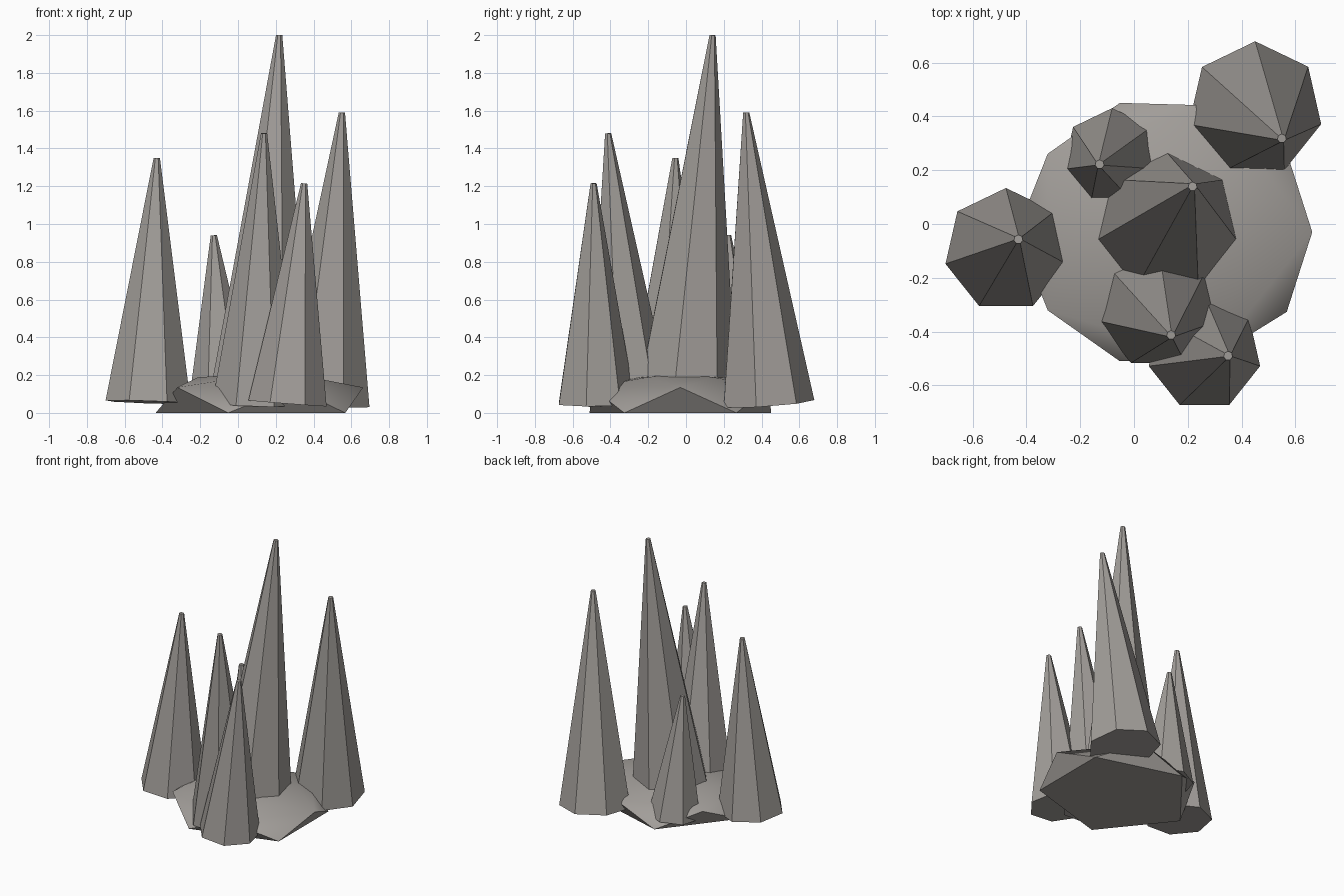
import bpy, bmesh, math
from mathutils import Vector, Matrix

cube = bpy.data.objects.get("Cube")
if cube:
    bpy.data.objects.remove(cube, do_unlink=True)

stone = bpy.data.materials.new("warm_grey_stone")
stone.use_nodes = True
COLOR = (0.36, 0.34, 0.32, 1)
stone.diffuse_color = COLOR
stone.node_tree.nodes["Principled BSDF"].inputs["Base Color"].default_value = COLOR


def add_object(name, bm):
    bmesh.ops.recalc_face_normals(bm, faces=bm.faces)
    mesh = bpy.data.meshes.new(name)
    bm.to_mesh(mesh)
    bm.free()
    mesh.materials.append(stone)
    obj = bpy.data.objects.new(name, mesh)
    bpy.context.collection.objects.link(obj)
    return obj


def spike(name, base, radius, tip, sides=7, tip_radius=0.017):
    """Leaning seven-sided spike with a small blunt tip."""
    base, tip = Vector(base), Vector(tip)
    axis = tip - base
    # Tilt only, so that one corner keeps pointing to the back
    tilt = Vector((0, 0, 1)).rotation_difference(axis).to_matrix().to_4x4()
    turn = Matrix.Rotation(math.pi / 2, 4, "Z")
    bm = bmesh.new()
    rings = []
    for r, h in ((radius, 0), (tip_radius, axis.length)):
        ring = []
        for i in range(sides):
            a = math.tau * i / sides
            p = turn @ Vector((r * math.cos(a), r * math.sin(a), h))
            ring.append(bm.verts.new(base + tilt @ p))
        rings.append(ring)
        bm.faces.new(ring)
    low, high = rings
    for i in range(sides):
        j = (i + 1) % sides
        bm.faces.new((low[i], low[j], high[j], high[i]))
    return add_object(name, bm)


# Spikes: base centre, base radius, tip
spike("tall_spike", (0.118, -0.008, 0.05), 0.28, (0.218, 0.14, 2.0))
spike("back_left_spike", (0.45, 0.427, 0.05), 0.253, (0.55, 0.318, 1.59))
spike("front_spike", (0.09, -0.308, 0.05), 0.232, (0.138, -0.413, 1.48))
spike("right_spike", (-0.476, -0.097, 0.057), 0.231, (-0.43, -0.057, 1.35))
spike("front_left_spike", (0.262, -0.481, 0.05), 0.213, (0.35, -0.49, 1.215))
spike("back_small_spike", (-0.081, 0.245, 0.05), 0.186, (-0.128, 0.222, 0.94))


# Base rock: five-sided foot, twisted overhanging rim and a low smooth dome
def rock_ring(bm, scale, z, start):
    return [bm.verts.new((0.119 + 0.555 * scale * math.cos(start + i * math.tau / 5),
                          -0.03 + 0.505 * scale * math.sin(start + i * math.tau / 5), z))
            for i in range(5)]


bm = bmesh.new()
foot = rock_ring(bm, 1.0, 0, math.pi / 5)
rim = rock_ring(bm, 0.98, 0.135, 0)
crown = rock_ring(bm, 0.6, 0.188, math.pi / 5)
peak = bm.verts.new((0.119, -0.03, 0.21))
bm.faces.new(foot)
for i in range(5):
    j = (i + 1) % 5
    bm.faces.new((rim[i], foot[i], rim[j]))
    bm.faces.new((foot[i], foot[j], rim[j]))
    bm.faces.new((rim[i], rim[j], crown[i]))
    bm.faces.new((rim[j], crown[j], crown[i]))
    bm.faces.new((crown[i], crown[j], peak))
rock = add_object("base_rock", bm)

bpy.ops.object.select_all(action="DESELECT")
rock.select_set(True)
bpy.context.view_layer.objects.active = rock
bpy.ops.object.shade_smooth_by_angle(angle=math.radians(30))
